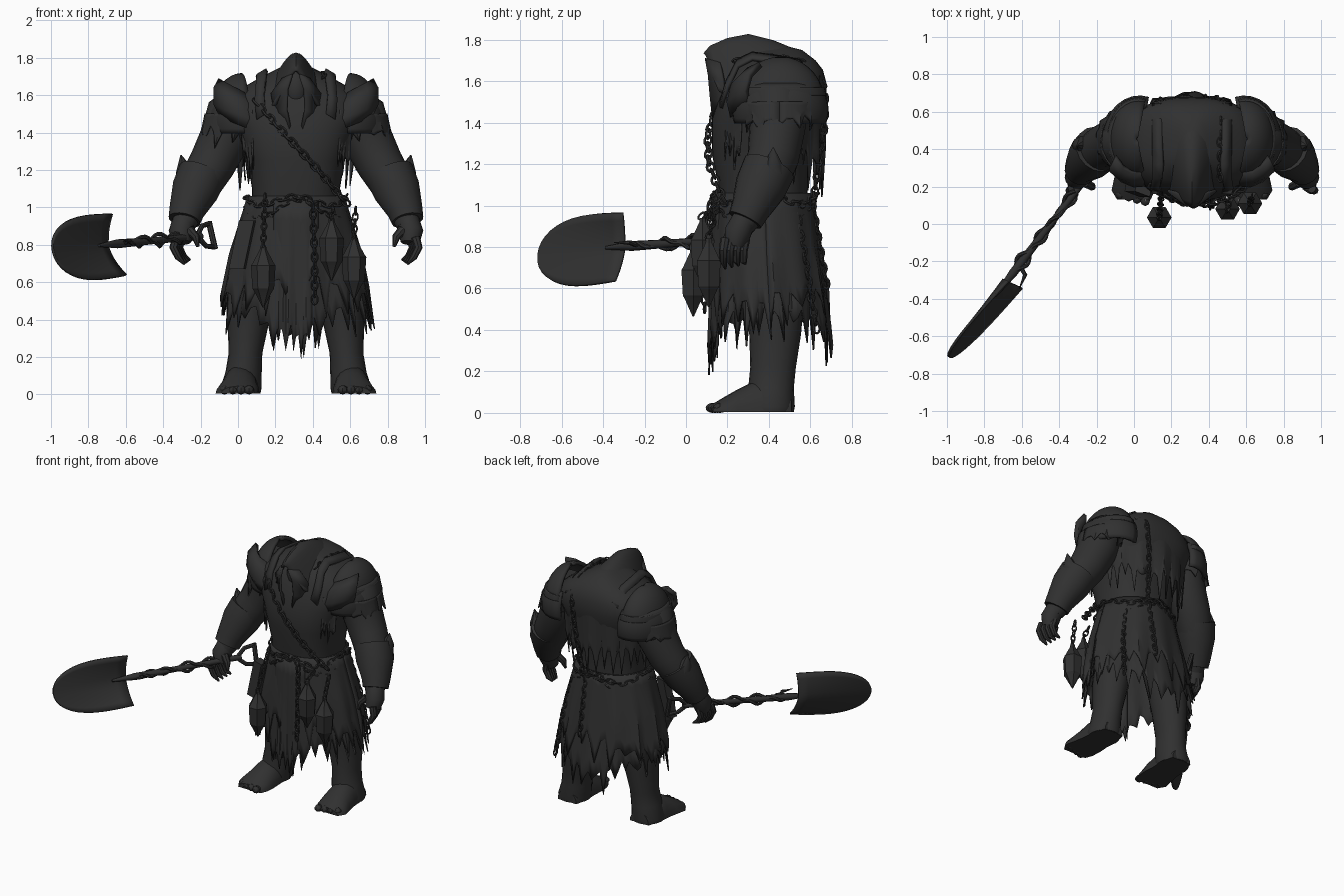
import bpy, bmesh, math, random
from mathutils import Vector as V

random.seed(4)
if "Cube" in bpy.data.objects:
    bpy.data.objects.remove(bpy.data.objects["Cube"])
CX = 0.31
TAU = math.tau

charcoal = bpy.data.materials.new("charcoal")
charcoal.use_nodes = True
charcoal.diffuse_color = (0.03, 0.03, 0.03, 1)
charcoal.node_tree.nodes["Principled BSDF"].inputs["Base Color"].default_value = (0.03, 0.03, 0.03, 1)


def make(name, verts, faces, thick=0, angle=0.7):
    me = bpy.data.meshes.new(name)
    me.from_pydata([tuple(v) for v in verts], [], faces)
    bm = bmesh.new()
    bm.from_mesh(me)
    bmesh.ops.recalc_face_normals(bm, faces=bm.faces)
    bm.to_mesh(me)
    bm.free()
    me.polygons.foreach_set("use_smooth", [True] * len(me.polygons))
    me.set_sharp_from_angle(angle=angle)
    me.materials.append(charcoal)
    ob = bpy.data.objects.new(name, me)
    bpy.context.collection.objects.link(ob)
    if thick:
        mod = ob.modifiers.new("thickness", "SOLIDIFY")
        mod.thickness = thick
        mod.offset = 0
    return ob


def loft(name, rings, closed=True, thick=0, angle=0.7):
    """Skin a list of equally long point rows."""
    n = len(rings[0])
    faces = []
    for r in range(len(rings) - 1):
        for i in range(n if closed else n - 1):
            j = (i + 1) % n
            faces.append((r*n + i, r*n + j, r*n + n + j, r*n + n + i))
    if closed:
        faces += [tuple(range(n)), tuple(range((len(rings) - 1) * n, len(rings) * n))]
    return make(name, [p for r in rings for p in r], faces, thick, angle)


def oval(x, y, z, rx, ry, n=28, power=1.0):
    pts = []
    for i in range(n):
        c, s = math.cos(TAU*i/n), math.sin(TAU*i/n)
        pts.append(V((x + rx*math.copysign(abs(c)**power, c), y + ry*math.copysign(abs(s)**power, s), z)))
    return pts


def tube(name, pts, radii, n=14):
    pts = [V(p) for p in pts]
    rings = []
    for i, p in enumerate(pts):
        t = (pts[min(i+1, len(pts)-1)] - pts[max(i-1, 0)]).normalized()
        a = t.cross(V((0, 1, 0))).normalized()
        b = a.cross(t)
        r = radii[i] if isinstance(radii, (list, tuple)) else radii
        rings.append([p + (a*math.cos(TAU*k/n) + b*math.sin(TAU*k/n))*r for k in range(n)])
    return loft(name, rings)


def shell(name, c, r, az, el, n=16, thick=0.025):
    """Part of an ellipsoid between two azimuths and two elevations (degrees)."""
    rows = []
    for j in range(9):
        e = math.radians(el[0] + (el[1]-el[0])*j/8)
        row = []
        for i in range(n + 1):
            a = math.radians(az[0] + (az[1]-az[0])*i/n)
            row.append(V((c[0] + r[0]*math.cos(e)*math.cos(a), c[1] + r[1]*math.cos(e)*math.sin(a), c[2] + r[2]*math.sin(e))))
        rows.append(row)
    return loft(name, rows, closed=False, thick=thick)


def ragged(name, levels, hem, az=(0, 360), n=64, jag=0.12):
    """Cloth hung through oval levels (x, y, z, rx, ry) and ending in torn points."""
    cols = []
    for i in range(n + 1):
        a = math.radians(az[0] + (az[1]-az[0])*i/n)
        zb = hem(a) + jag*(random.uniform(0, .6) if i % 3 else -random.random()**1.5)
        fold = 1 + 0.02*math.sin(a*13) + random.uniform(-.012, .012)
        z0 = levels[0][2]
        col = []
        for k in range(8):
            z = z0 + (zb - z0)*k/7
            for lo, hi in zip(levels, levels[1:]):
                if z >= hi[2] or hi is levels[-1]:
                    f = max(0, (z - lo[2])/(hi[2] - lo[2]))
                    x, y, _, rx, ry = [p + (q-p)*min(f, 1.1) for p, q in zip(lo, hi)]
                    break
            g = 1 + (fold - 1)*k/4
            col.append(V((x + rx*g*math.cos(a), y + ry*g*math.sin(a), z)))
        cols.append(col)
    return loft(name, cols, closed=False, thick=0.008, angle=0.5)


def chain(name, path, size=0.02):
    """Interlocking oval links along a path."""
    path = [V(p) for p in path]
    verts, faces, k, carry = [], [], 0, 0.0
    step = size*1.9
    for p, q in zip(path, path[1:]):
        t = (q - p).normalized()
        a = t.cross(V((0.2, 0.9, 0.3))).normalized()
        b = t.cross(a)
        d = carry
        while d < (q - p).length:
            side, up = (a, b) if k % 2 else (b, a)
            base, o = len(verts), p + t*d
            for i in range(10):
                c, s = math.cos(TAU*i/10), math.sin(TAU*i/10)
                for j in range(5):
                    w, h = math.cos(TAU*j/5)*size*.3, math.sin(TAU*j/5)*size*.3
                    verts.append(o + t*c*(size*1.3 + w) + side*s*(size*.8 + w) + up*h)
                    faces.append((base + i*5 + j, base + i*5 + (j+1) % 5,
                                  base + (i+1) % 10*5 + (j+1) % 5, base + (i+1) % 10*5 + j))
            k += 1
            d += step
        carry = d - (q - p).length
    return make(name, verts, faces)


# Hunched torso
body = [(.38, .92, .24, .21), (.37, 1.1, .235, .215), (.36, 1.25, .26, .235), (.39, 1.42, .32, .265), (.42, 1.52, .36, .26),
        (.43, 1.6, .33, .245), (.44, 1.655, .26, .22), (.445, 1.7, .18, .18), (.43, 1.75, .08, .13), (.40, 1.775, .02, .06)]
loft("torso", [oval(CX, y, z, rx, ry, 36, .8) for y, z, rx, ry in body])

# Pointed hood, face in shadow and torn front tip
hood = []
for y, w, base, top in [(.09, .07, 1.62, 1.73), (.12, .11, 1.55, 1.765), (.2, .16, 1.52, 1.8), (.3, .19, 1.55, 1.82),
                        (.42, .21, 1.57, 1.79), (.53, .2, 1.58, 1.745), (.62, .15, 1.57, 1.68)]:
    hood.append([V((CX + w*v, y + .04*abs(v), base + (top-base)*(1.044 - math.hypot(v, .3))/.744))
                 for v in [i/10 - 1 for i in range(21)]])
loft("hood", hood, closed=False, thick=0.015)
shell("face", (CX, .25, 1.63), (.06, .07, .1), (0, 360), (-90, 90))
for s in (-1, 1):
    loft("hood_front_edge", [[V((CX + s*o, y, z)), V((CX + s*(o + w), y + .07, z - .02))] for o, w, y, z in
         [(.02, .05, .095, 1.71), (.045, .085, .11, 1.63), (.05, .06, .12, 1.52), (.03, .02, .13, 1.42)]], closed=False, thick=.015)

# Skirt layers
def skirt_hem(a):
    return .31 + .15*abs(math.cos(a))
levels = [(CX, .38, 1.06, .245, .22), (CX, .39, .75, .335, .255), (CX, .41, .4, .395, .285)]
ragged("long_skirt", levels, skirt_hem, n=90, jag=.13)
ragged("short_skirt", [(x, y, z, rx + .012, ry + .01) for x, y, z, rx, ry in levels],
       lambda a: .58 - .08*abs(math.cos(a)), n=66, jag=.15)
ragged("front_panel", [(CX, .37, 1.04, .25, .24), (CX, .37, .2, .28, .26)], lambda a: .3, (-118, -62), 20, .14)

# Torn cape at the back and breast
ragged("back_cape", [(CX, .42, 1.55, .34, .25), (CX, .4, 1.1, .3, .25)], lambda a: 1.2, (5, 175), 44, .16)
for a in (-155, -45):
    ragged("breast_rag", [(CX, .39, 1.52, .33, .27), (CX, .36, 1.15, .3, .24)], lambda a: 1.24, (a, a + 20), 10, .14)

for s in (-1, 1):
    def X(d):
        return CX + s*d
    # Arms
    tube("arm", [(X(.28), .44, 1.58), (X(.335), .44, 1.5), (X(.38), .44, 1.37), (X(.45), .42, 1.23), (X(.53), .37, 1.1),
                 (X(.58), .31, .97), (X(.6), .27, .9)], [.1, .145, .135, .125, .115, .08, .06], 20)
    tube("bracer", [(X(.5), .4, 1.18), (X(.54), .36, 1.09), (X(.585), .31, .98), (X(.597), .285, .93)], [.13, .126, .095, .086], 16)
    tube("elbow_point", [(X(.56), .42, 1.13), (X(.6), .42, 1.2), (X(.615), .42, 1.28)], [.07, .045, .003], 8)
    # Hands
    tube("palm", [(X(.6), .28, .93), (X(.615), .25, .87), (X(.61), .235, .81)], [.06, .066, .05])
    for k in range(4):
        y = .19 + .032*k
        o = .64 - .01*k
        tube("finger", [(X(o), y, .84), (X(o + .015), y - .01, .785), (X(o - .01), y - .01, .735), (X(o - .045), y, .695 + .008*k)],
             [.024, .022, .019, .006], 8)
    tube("thumb", [(X(.57), .22, .88), (X(.535), .2, .84), (X(.525), .19, .79)], [.026, .022, .008], 8)

    # Layered shoulder armour
    outer = (-105, 105) if s > 0 else (75, 285)
    shell("shoulder_cap", (X(.29), .455, 1.5), (.145, .2, .205), outer, (12, 88))
    shell("shoulder_band", (X(.28), .455, 1.46), (.185, .22, .2), outer, (-18, 38))
    shell("cap_rim", (X(.29), .455, 1.5), (.155, .21, .21), outer, (8, 18), thick=.03)
    loft("shoulder_strap", [[V((X(o), y, z)), V((X(o + .05), y, z - .03))] for o, y, z in
                            [(.16, .17, 1.5), (.17, .2, 1.6), (.16, .25, 1.7), (.155, .32, 1.735), (.16, .42, 1.72), (.16, .54, 1.7), (.16, .64, 1.62)]],
         closed=False, thick=.02)
    rows = []
    for z, c, w, y in [(1.63, .325, .085, .28), (1.58, .325, .11, .23), (1.5, .31, .12, .21), (1.44, .29, .105, .225)]:
        rows.append([V((X(c + w*u), y + .06*u*u + .02*u, z + .05*u)) for u in (-1, -.5, 0, .5, 1)])
    loft("chest_plate", rows, closed=False, thick=.03)
    ragged("sleeve_rag", [(X(.345), .45, 1.5, .14, .175), (X(.395), .45, 1.3, .135, .155)], lambda a: 1.39, n=30, jag=.08)

    # Legs and feet
    loft("leg", [oval(X(d), y, z, rx, ry, 20) for d, y, z, rx, ry in
                 [(.19, .42, .75, .13, .15), (.24, .43, .5, .122, .135), (.255, .43, .38, .11, .125), (.27, .42, .22, .09, .11),
                  (.28, .41, .12, .097, .11), (.295, .41, .03, .11, .115), (.295, .41, 0.005, .105, .11)]])
    foot = []
    for y, d, w, h in [(.51, .29, .075, .08), (.42, .295, .1, .15), (.33, .3, .1, .15), (.25, .305, .11, .11), (.18, .315, .115, .07), (.13, .31, .09, .04)]:
        foot.append([V((X(d) + w*math.cos(u), y, .004 + max(0, h*math.sin(u)))) for u in [TAU*i/20 for i in range(20)]])
    loft("foot", foot)
    for k in range(4):
        shell("toe", (X(.25 + .044*k), .128 + .012*k, .024), (.026, .032, .023), (0, 360), (-85, 85), 8, .002)

# Chains
waist = [V((CX + .265*math.cos(a), .38 + .245*math.sin(a), 1.055 - .05*math.sin(a*2)**2)) for a in [TAU*i/24 for i in range(25)]]
chain("waist_chain", waist, .022)
chain("waist_chain_lower", [p - V((0, .006, .04 + .025*math.sin(p.x*14))) for p in waist], .018)
chain("chest_chain", [(.1, .2, 1.56), (.18, .145, 1.47), (.3, .105, 1.34), (.42, .11, 1.21), (.54, .16, 1.07), (.6, .2, 1.0)], .023)
chain("back_chain", [(.46, .25, 1.7), (.46, .42, 1.72), (.46, .56, 1.69), (.45, .67, 1.57), (.43, .67, 1.4), (.4, .62, 1.06)])
chain("hanging_chain", [(.4, .12, 1.0), (.41, .1, .75), (.41, .09, .5)])
chain("back_hanging_chain", [(.38, .61, 1.0), (.38, .68, .6)])
chain("side_hanging_chain", [(.51, .53, 1.0), (.58, .58, .7), (.61, .63, .4)])

# Hexagonal lanterns
for x, y, z, top in [(.135, .035, .645, 1.06), (.5, .08, .79, 1.0), (.62, .11, .69, 1.0)]:
    loft("lantern", [oval(x, y, z + h, r, r, 6) for h, r in
                     [(-.18, .004), (-.09, .05), (-.08, .058), (.045, .066), (.055, .058), (.13, .018), (.15, .015)]], angle=.2)
    chain("lantern_chain", [(x, y, z + .16), (x + .01, .15, top)], .018)

# Hip book
loft("hip_book", [[V((.02 + a + t, .175 + b, z)) for a, b in [(-.045, 0), (.035, -.03), (.045, .03), (-.035, .06)]]
                  for t, z in [(-.025, .67), (.03, .93)]])

# Shovel: shaft, twisted vines, grip and blade
start, neck = V((-.2, .32, .845)), V((-.645, -.26, .805))
d = (neck - start).normalized()
w = V((-.22, .1, .95))
w = (w - d*w.dot(d)).normalized()
nrm = d.cross(w)
tube("shovel_shaft", [start, (start + neck)/2, neck, neck + d*.16], [.02, .018, .024, .008], 10)
for ph in (0, math.pi):
    tube("shaft_vine", [start.lerp(neck, .25 + .75*i/30) + (w*math.cos(ph + i*.3) + nrm*math.sin(ph + i*.3))*(.022 + .012*math.sin(i*.8))
                        for i in range(31)], .011, 7)
tube("vine_thorn", [neck - d*.05, neck - nrm*.06 - d*.03, neck - nrm*.08 + d*.05], [.014, .012, .002], 7)
for s in (-1, 1):
    tube("grip_arm", [start + d*.03, start + w*s*.055 - d*.03, start + w*s*.065 - d*.1], .014, 8)
tube("grip_bar", [start + w*.075 - d*.1, start - w*.075 - d*.1], .016, 8)
blade = []
for i in range(13):
    t = math.sin(math.pi/2*i/12)
    half = (.165 + .01*math.sin(t*math.pi))*math.sqrt(max(0, 1 - t**4)) + .004
    blade.append([neck + d*(.06 + .51*t - .015*u*u*(1 - t)) - w*.012 + w*half*u - nrm*(.045*u*u*(1 - t) - .02*(1 - abs(u))*(1 - t))
                  for u in [k/5 - 1 for k in range(11)]])
loft("shovel_blade", blade, closed=False, thick=.014)
